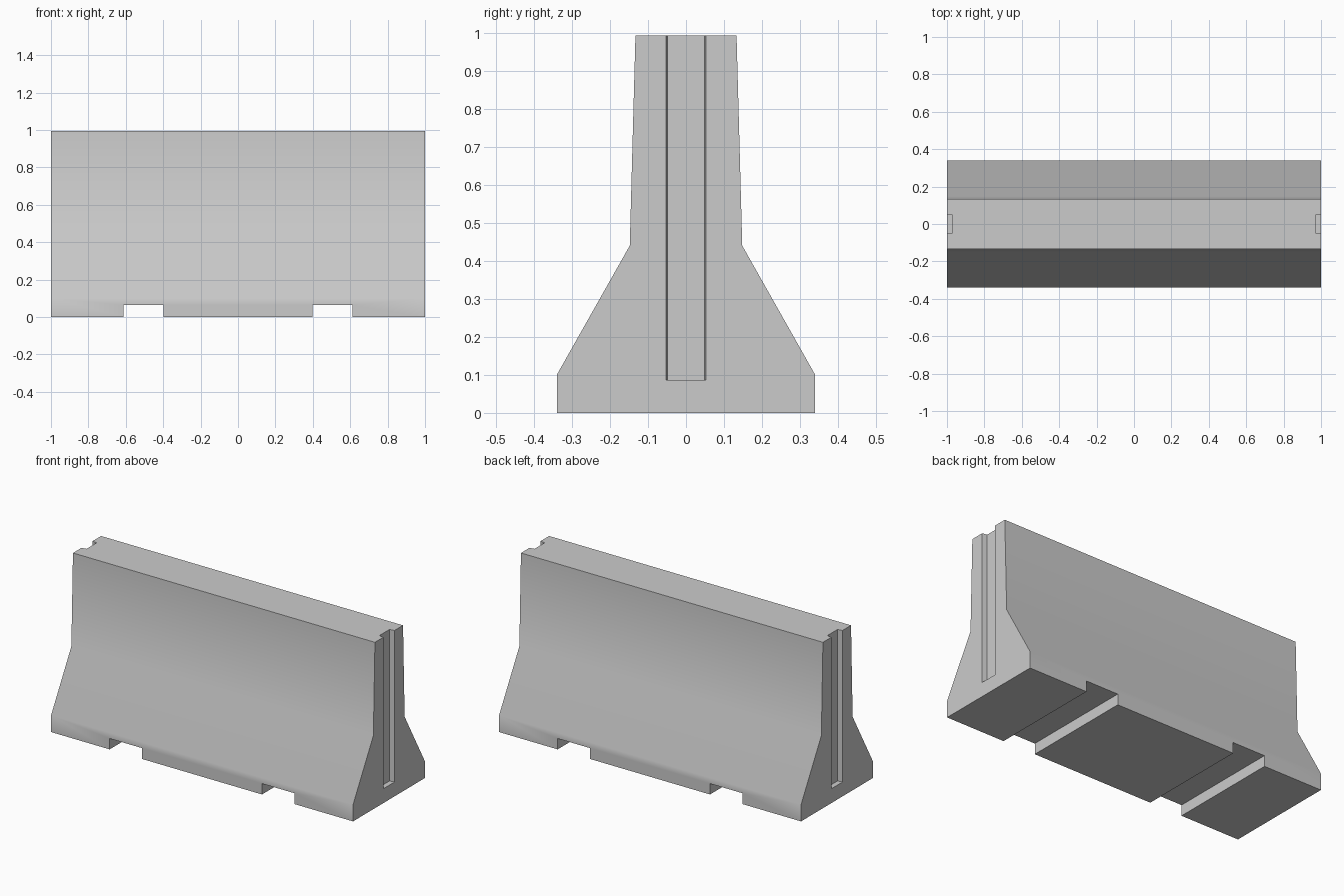
import bpy

if "Cube" in bpy.data.objects:
    bpy.data.objects.remove(bpy.data.objects["Cube"])

HEIGHT = 0.993


def prism(name, outline, axis, start, end, shrink=1.0):
    """Extrude a 2D outline along an axis, optionally narrowing its width at the end."""
    def place(a, b, t):
        return (t, a, b) if axis == 'x' else (a, t, b)
    n = len(outline)
    verts = [place(a, b, start) for a, b in outline]
    verts += [place(a * shrink, b, end) for a, b in outline]
    faces = [tuple(range(n)), tuple(range(2 * n - 1, n - 1, -1))]
    faces += [(i, i + n, (i + 1) % n + n, (i + 1) % n) for i in range(n)]
    mesh = bpy.data.meshes.new(name)
    mesh.from_pydata(verts, [], faces)
    obj = bpy.data.objects.new(name, mesh)
    bpy.context.collection.objects.link(obj)
    # Consistent outward normals
    bpy.context.view_layer.objects.active = obj
    bpy.ops.object.select_all(action='DESELECT')
    obj.select_set(True)
    bpy.ops.object.mode_set(mode='EDIT')
    bpy.ops.mesh.select_all(action='SELECT')
    bpy.ops.mesh.normals_make_consistent(inside=False)
    bpy.ops.object.mode_set(mode='OBJECT')
    return obj


# Concrete barrier body: mirrored half profile swept along its length
half = [(0.34, 0), (0.34, 0.1), (0.148, 0.44), (0.133, HEIGHT)]
profile = half + [(-y, z) for y, z in reversed(half)]
barrier = prism("barrier_body", profile, 'x', -1, 1)

cutters = []
for s in (-1, 1):
    # Forklift channels across the underside
    x0, x1 = s * 0.397, s * 0.612
    cutters.append(prism("lift_channel_cutter",
                         [(x0, -0.1), (x1, -0.1), (x1, 0.065), (x0, 0.065)],
                         'y', -0.5, 0.5))
    # Slightly drafted joint slots in both ends, open at the top
    cutters.append(prism("joint_slot_cutter",
                         [(-0.054, 0.086), (0.054, 0.086), (0.054, 1.1), (-0.054, 1.1)],
                         'x', s * 1.01, s * 0.97, shrink=0.89))

# Cut the recesses, then discard the cutters
bpy.context.view_layer.objects.active = barrier
for cutter in cutters:
    mod = barrier.modifiers.new("recess", 'BOOLEAN')
    mod.operation = 'DIFFERENCE'
    mod.solver = 'EXACT'
    mod.object = cutter
    bpy.ops.object.modifier_apply(modifier=mod.name)
for cutter in cutters:
    bpy.data.objects.remove(cutter, do_unlink=True)

# Soft shading over the sloped faces, sharp ends and top
bpy.ops.object.select_all(action='DESELECT')
barrier.select_set(True)
bpy.context.view_layer.objects.active = barrier
bpy.ops.object.shade_smooth_by_angle()
